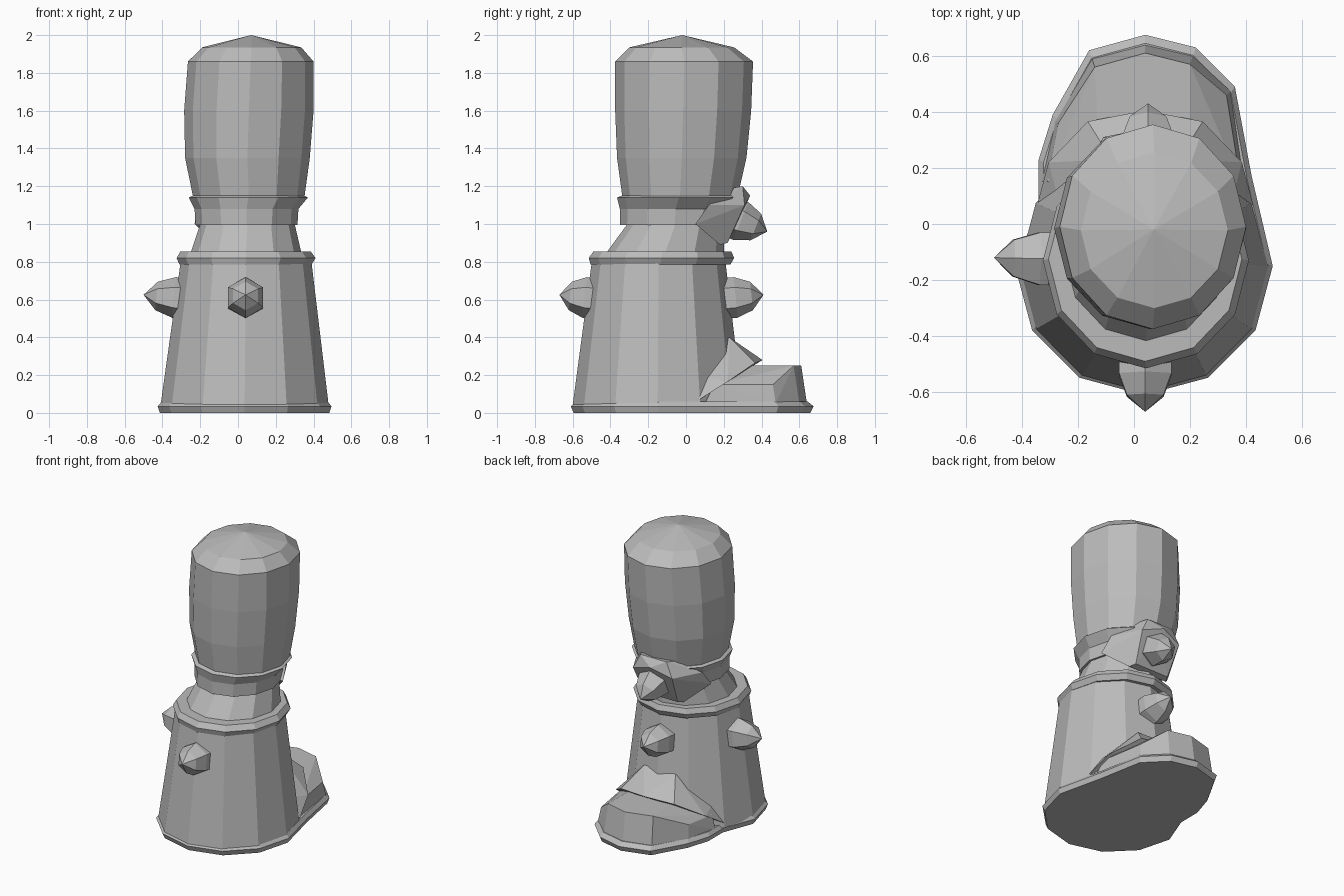
import bpy, bmesh, math
from mathutils import Vector

cube = bpy.data.objects.get("Cube")
if cube:
    bpy.data.objects.remove(cube, do_unlink=True)

grey = bpy.data.materials.new("stone_grey")
grey.use_nodes = True
GREY = (0.5, 0.5, 0.5, 1)
grey.diffuse_color = GREY
grey.node_tree.nodes["Principled BSDF"].inputs["Base Color"].default_value = GREY


def finish(name, bm):
    bmesh.ops.recalc_face_normals(bm, faces=bm.faces)
    mesh = bpy.data.meshes.new(name)
    bm.to_mesh(mesh)
    bm.free()
    mesh.materials.append(grey)
    obj = bpy.data.objects.new(name, mesh)
    bpy.context.collection.objects.link(obj)
    return obj


def loft(name, rings, tip=None):
    """Skin closed rings of points; end in a cap or a point."""
    bm = bmesh.new()
    loops = [[bm.verts.new(p) for p in ring] for ring in rings]
    n = len(loops[0])
    for a, b in zip(loops, loops[1:]):
        for i in range(n):
            j = (i + 1) % n
            bm.faces.new((a[i], a[j], b[j], b[i]))
    bm.faces.new(loops[0][::-1])
    if tip:
        top = bm.verts.new(tip)
        for i in range(n):
            bm.faces.new((loops[-1][i], loops[-1][(i + 1) % n], top))
    else:
        bm.faces.new(loops[-1])
    return finish(name, bm)


def oval(z, x0, x1, y0, y1):
    """Twelve-sided oval filling the given extents."""
    return [((x0 + x1) / 2 + (x1 - x0) / 2 * math.cos(i * math.pi / 6),
             (y0 + y1) / 2 + (y1 - y0) / 2 * math.sin(i * math.pi / 6), z)
            for i in range(12)]


def hull(name, points):
    bm = bmesh.new()
    for p in points:
        bm.verts.new(p)
    res = bmesh.ops.convex_hull(bm, input=bm.verts)
    loose = [v for v in bm.verts if not v.link_faces]
    bmesh.ops.delete(bm, geom=loose, context='VERTS')
    bmesh.ops.dissolve_limit(bm, angle_limit=0.03, verts=bm.verts, edges=bm.edges)
    return finish(name, bm)


def spike(name, base, tip, r=0.108):
    """Six-sided stud with a shouldered point."""
    base, tip = Vector(base), Vector(tip)
    axis = (tip - base).normalized()
    side = axis.cross(Vector((0, 0, 1))).normalized()
    up = side.cross(axis)

    def ring(t, rad):
        c = base.lerp(tip, t)
        return [c + rad * (math.sin(k * math.pi / 3) * side + math.cos(k * math.pi / 3) * up)
                for k in range(6)]
    return loft(name, [ring(0, r), ring(0.3, r), ring(0.7, r * 0.7)], tip)


# Sole: round heel joined to a long toe
heel = [(0.035 + 0.46 * math.cos(a), -0.15 + 0.46 * math.sin(a))
        for a in (math.pi + i * math.pi / 6 for i in range(7))]
toe_edge = [(0.42, 0.17), (0.36, 0.49), (0.22, 0.63), (0.04, 0.675), (-0.16, 0.62),
            (-0.29, 0.39), (-0.34, 0.23), (-0.34, 0.07)]


def sole_ring(z, s):
    return [(0.04 + (x - 0.04) * s, y * s, z) for x, y in heel + toe_edge]


loft("sole", [sole_ring(0, 0.975), sole_ring(0.035, 1), sole_ring(0.06, 0.955)])

# Tapered lower shaft
loft("lower_shaft", [oval(0.04, -0.41, 0.48, -0.6, 0.3), oval(0.79, -0.305, 0.39, -0.5, 0.21)])

# Flared collar round the shaft top
loft("shaft_collar", [oval(0.785, -0.31, 0.39, -0.505, 0.235), oval(0.82, -0.325, 0.41, -0.515, 0.255),
                      oval(0.855, -0.305, 0.385, -0.49, 0.24)])

# Neck and the band above it
loft("neck", [oval(0.85, -0.25, 0.335, -0.42, 0.2), oval(1.0, -0.2, 0.3, -0.31, 0.2)])
loft("neck_band", [oval(0.995, -0.225, 0.315, -0.35, 0.23), oval(1.08, -0.23, 0.32, -0.35, 0.24),
                   oval(1.14, -0.26, 0.37, -0.365, 0.29), oval(1.15, -0.24, 0.35, -0.34, 0.28)])

# Rounded upper body with a shallow pointed cap
loft("upper_body", [oval(1.13, -0.235, 0.35, -0.335, 0.27), oval(1.35, -0.28, 0.38, -0.365, 0.32),
                    oval(1.6, -0.285, 0.4, -0.375, 0.345), oval(1.86, -0.265, 0.4, -0.375, 0.355),
                    oval(1.935, -0.19, 0.335, -0.3, 0.255)], (0.07, -0.02, 2))

# Toe cap, high in the middle and low at the sides
foot = [(0.4, 0.1), (0.345, 0.475), (0.21, 0.6), (0.04, 0.64), (-0.15, 0.59), (-0.28, 0.37), (-0.33, 0.15)]
crest = [(0.38, 0.15, 0.15), (0.33, 0.46, 0.15), (0.2, 0.57, 0.25), (0.04, 0.61, 0.25),
         (-0.14, 0.56, 0.25), (-0.27, 0.36, 0.15), (-0.31, 0.15, 0.15), (0.2, 0.2, 0.25), (-0.12, 0.2, 0.25)]
hull("toe_cap", [(x, y, 0.05) for x, y in foot] + crest)


def mirrored(points, mid=0.04):
    return [(mid + s * x, y, z) for x, y, z in points for s in (-1, 1)]


# Instep guard over the toe and the plate on the back of the band
hull("instep_guard", [(0.04, 0.405, 0.28)] + mirrored(
    [(0.12, 0.23, 0.4), (0.205, 0.366, 0.265), (0.345, 0.22, 0.165), (0.385, 0.07, 0.07), (0.3, 0.05, 0.2)]))
hull("band_plate", [(0.04, 0.34, 1.15)] + mirrored(
    [(0.27, 0.05, 1.0), (0.25, 0.12, 1.1), (0.13, 0.24, 1.19), (0.1, 0.3, 1.2),
     (0.15, 0.31, 1.1), (0.13, 0.22, 0.9), (0.15, 0.18, 0.89)]))

# Spikes
spike("front_spike", (0.04, -0.48, 0.605), (0.04, -0.67, 0.625))
spike("side_spike", (-0.27, -0.125, 0.605), (-0.5, -0.12, 0.625))
spike("back_spike", (0.04, 0.2, 0.605), (0.04, 0.41, 0.625))
spike("band_spike", (0.05, 0.23, 1.04), (0.05, 0.43, 0.96))
